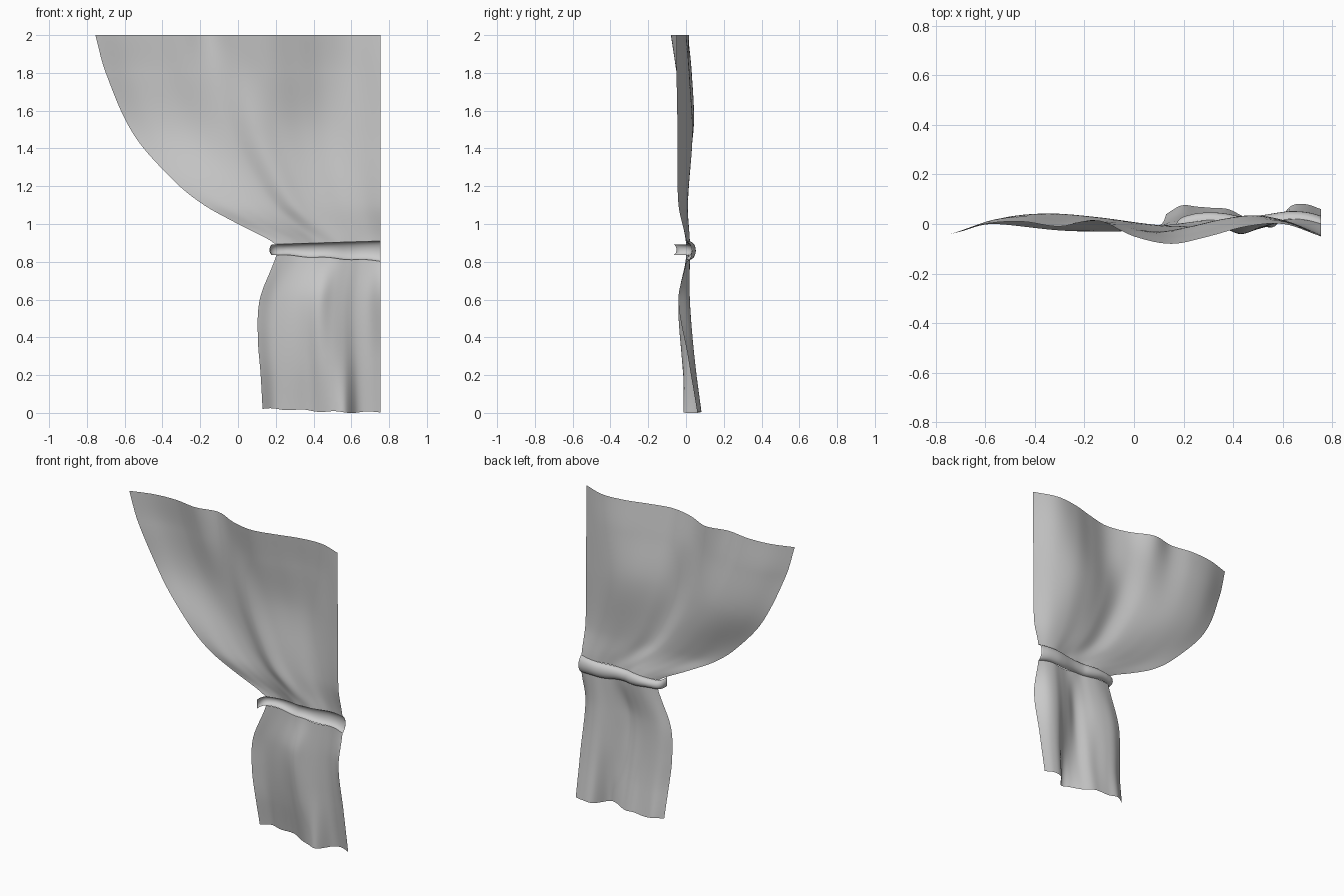
import bpy, bmesh, math
from mathutils import Vector

cube = bpy.data.objects.get("Cube")
if cube:
    bpy.data.objects.remove(cube, do_unlink=True)

cloth = bpy.data.materials.new("grey_cloth")
cloth.use_nodes = True
colour = (0.6, 0.6, 0.6, 1)
cloth.diffuse_color = colour
cloth.node_tree.nodes["Principled BSDF"].inputs["Base Color"].default_value = colour


def spline(points, t):
    """Smooth curve through (key, value) pairs sorted by key."""
    last = len(points) - 1
    i = max(k for k in range(last) if k == 0 or points[k][0] <= t)

    def slope(k):
        a, b = points[max(k - 1, 0)], points[min(k + 1, last)]
        return (b[1] - a[1]) / (b[0] - a[0])

    (t0, v0), (t1, v1) = points[i], points[i + 1]
    h = t1 - t0
    s = (t - t0) / h
    return ((1 + 2 * s) * (1 - s) ** 2 * v0 + s * (1 - s) ** 2 * h * slope(i)
            + s * s * (3 - 2 * s) * v1 + s * s * (s - 1) * h * slope(i + 1))


def sheet(name, rows):
    """Quad surface through rows of points, smooth shaded."""
    bm = bmesh.new()
    grid = [[bm.verts.new(p) for p in row] for row in rows]
    for low, high in zip(grid, grid[1:]):
        for j in range(len(low) - 1):
            bm.faces.new((low[j], low[j + 1], high[j + 1], high[j])).smooth = True
    mesh = bpy.data.meshes.new(name)
    bm.to_mesh(mesh)
    bm.free()
    mesh.materials.append(cloth)
    obj = bpy.data.objects.new(name, mesh)
    bpy.context.collection.objects.link(obj)


# Free edge of the curtain: height, x
RIGHT = 0.755
free_edge = [(0, .13), (.2, .12), (.4, .105), (.6, .115), (.8, .19), (.85, .205),
             (.9, .19), (1, 0), (1.1, -.18), (1.22, -.33), (1.47, -.55),
             (1.8, -.7), (2, -.755)]

# Depth of the folds in hundredths, evenly spaced from free edge to wall edge
neck = (0, 1, 1.5, 1, 0, 0, 0, 1, 2, 1.5, 0)
folds = [
    (0, (4, 7.5, 7, 6.5, 6, 3, 0, -1, 7, 8, 6)),
    (.3, (0, 3, 3, 2, 1, -2, -2, 0, 4, 4, 1)),
    (.6, (-1, 1, 1, 0, -2, -4, -2, 0, 2, 1, -4)),
    (.83, neck),
    (.9, neck),
    (1.1, (-3, -3, -2, -1, -1, -3, -1, 0, 1, 0, -4)),
    (1.5, (0, 3, 4, 3, 1, -3, -1, 2, 3.5, 1, -4.5)),
    (1.8, (-3, 2, 3, 1, 1, -3, -5, -2, 1.5, 1, -5)),
    (2, (-4.5, 0, 1, -1, 1.5, -5, -8, -5, -1, 0, -5)),
]

# Heights where the cloth meets the tie band at its free end
UPPER, LOWER = .892, .838


def widen(x):
    """The band grows taller from the free end to the wall end."""
    return max(0, (x - .18) / .57)


def upper_rim(x):
    return UPPER + .018 * widen(x)


def lower_rim(x):
    return LOWER - .034 * widen(x) + .003 * math.sin(x * 30)


def curtain_row(z, seam, rim, columns=60):
    left = spline(free_edge, z)
    shape = [(i / 10, spline([(h, d[i] / 100) for h, d in folds], z)) for i in range(11)]
    fade = max(0, 1 - abs(z - seam) * 4)
    row = []
    for j in range(columns + 1):
        u = j / columns
        x = left + (RIGHT - left) * u
        hem = max(0, 1 - z * 5) * (.012 + .009 * math.cos(u * 4) + .004 * math.sin(u * 23))
        row.append((x, spline(shape, u), z + hem + (rim(x) - seam) * fade))
    return row


def curtain(name, low, high, seam, rim, steps):
    sheet(name, [curtain_row(low + (high - low) * k / steps, seam, rim)
                 for k in range(steps + 1)])


curtain("lower_curtain", 0, LOWER, LOWER, lower_rim, 36)
curtain("upper_curtain", UPPER, 2, UPPER, upper_rim, 48)

# Tie band: a channel bulging to the back, hooked forward round the free edge
path = [Vector(p) for p in (
    (.185, -.07), (.185, -.035), (.2, 0), (.25, .01), (.31, .015), (.37, .01), (.42, 0),
    (.48, 0), (.53, .005), (.59, .015), (.64, .02), (.7, .015), (.755, 0))]
steps = 72


def band_point(t):
    return Vector([spline([(i, p[axis]) for i, p in enumerate(path)], t) for axis in (0, 1)])


def band_row(v):
    """v runs from -1 at the lower rim to 1 at the upper rim."""
    row = []
    bulge = math.sqrt(max(0, 1 - v * v))
    for k in range(steps + 1):
        t = (len(path) - 1) * k / steps
        p = band_point(t)
        d = (band_point(t + .02) - band_point(t - .02)).normalized()
        depth = .012 + .02 * min(1, t / 3)
        p += Vector((-d.y, d.x)) * depth * bulge
        p.y += .02 * bulge * max(0, 1 - t)
        x = min(p.x, RIGHT)
        low, high = lower_rim(x), upper_rim(x)
        row.append((x, p.y, low + (high - low) * (v + 1) / 2))
    return row


sheet("tie_band", [band_row(-math.cos(math.pi * k / 10)) for k in range(11)])
